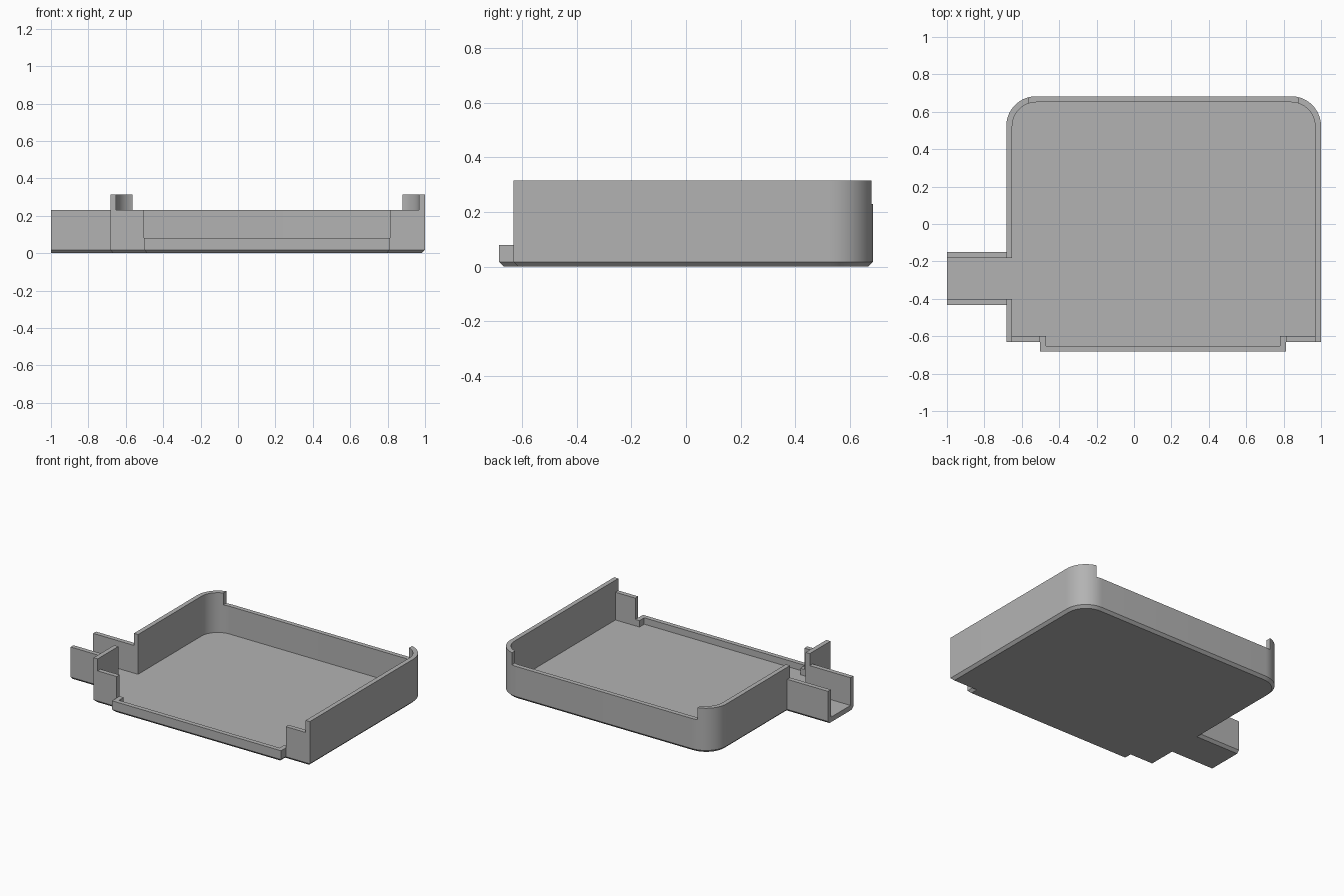
import bpy
import bmesh
from math import sin, cos, pi

default = bpy.data.objects.get("Cube")
if default:
    bpy.data.objects.remove(default, do_unlink=True)

WALL, CHAMFER, FLOOR = 0.032, 0.018, 0.035
TALL, LOW, LIP = 0.315, 0.23, 0.08
RIGHT, LEFT, BACK, FRONT, LIP_FRONT = -0.683, 1.0, 0.683, -0.63, -0.683
LIP_A, LIP_B = -0.503, 0.813
CHAN_A, CHAN_B = -0.433, -0.15
RADIUS = 0.16

grey = bpy.data.materials.new("plain grey")
grey.use_nodes = True
colour = (0.45, 0.45, 0.45, 1)
grey.diffuse_color = colour
grey.node_tree.nodes["Principled BSDF"].inputs["Base Color"].default_value = colour


def outline(d, end):
    """Tray footprint moved inward by d; the side channel runs out to x = end."""
    def arc(cx, cy, start, steps=14):
        r = RADIUS - d
        angles = [start + pi / 2 * i / steps for i in range(steps + 1)]
        return [(cx + r * cos(a), cy + r * sin(a)) for a in angles]

    front, lip = FRONT + d, LIP_FRONT + d
    pts = [(LIP_A + d, lip), (LIP_B - d, lip), (LIP_B - d, front), (LEFT - d, front)]
    pts += arc(LEFT - RADIUS, BACK - RADIUS, 0)
    pts += arc(RIGHT + RADIUS, BACK - RADIUS, pi / 2)
    pts += [(RIGHT + d, CHAN_B - d), (end, CHAN_B - d),
            (end, CHAN_A + d), (RIGHT + d, CHAN_A + d),
            (RIGHT + d, front), (LIP_A + d, front)]
    return pts


def loft(name, sections):
    """Closed solid through (points, z) sections with equal point counts."""
    bm = bmesh.new()
    rings = [[bm.verts.new((x, y, z)) for x, y in pts] for pts, z in sections]
    bm.faces.new(rings[0][::-1])
    bm.faces.new(rings[-1])
    for a, b in zip(rings, rings[1:]):
        for i in range(len(a)):
            j = (i + 1) % len(a)
            bm.faces.new((a[i], a[j], b[j], b[i]))
    bmesh.ops.recalc_face_normals(bm, faces=bm.faces)
    mesh = bpy.data.meshes.new(name)
    bm.to_mesh(mesh)
    bm.free()
    mesh.materials.append(grey)
    obj = bpy.data.objects.new(name, mesh)
    bpy.context.collection.objects.link(obj)
    return obj


def block(name, x0, x1, y0, y1, z0):
    pts = [(x0, y0), (x1, y0), (x1, y1), (x0, y1)]
    return loft(name, [(pts, z0), (pts, 0.6)])


# Solid body with a chamfered underside
body = outline(0, -1)
tray = loft("tray", [(outline(CHAMFER, -1), 0), (body, CHAMFER), (body, TALL)])

# Inner cavity, lowered wall sections and the front lip
inner = outline(WALL, -1.2)
cutters = [
    loft("cavity_cutter", [(inner, FLOOR), (inner, 0.5)]),
    block("back_wall_cutter", -0.565, 0.88, 0.3, 1, LOW),
    block("front_wall_cutter", RIGHT + WALL, LEFT - WALL, -1, -0.5, LOW),
    block("channel_cutter", -1.2, RIGHT, -0.5, 0, LOW),
    block("lip_cutter", LIP_A, LIP_B, -1, -0.5, LIP),
]

bpy.context.view_layer.objects.active = tray
for cutter in cutters:
    cutter.hide_render = True
    mod = tray.modifiers.new(cutter.name, "BOOLEAN")
    mod.operation = "DIFFERENCE"
    mod.solver = "EXACT"
    mod.object = cutter
    bpy.ops.object.modifier_apply(modifier=mod.name)
    bpy.data.objects.remove(cutter, do_unlink=True)

# Smooth rounded corners, crisp edges elsewhere
bpy.ops.object.select_all(action="DESELECT")
tray.select_set(True)
bpy.ops.object.shade_smooth_by_angle(angle=pi / 6)
